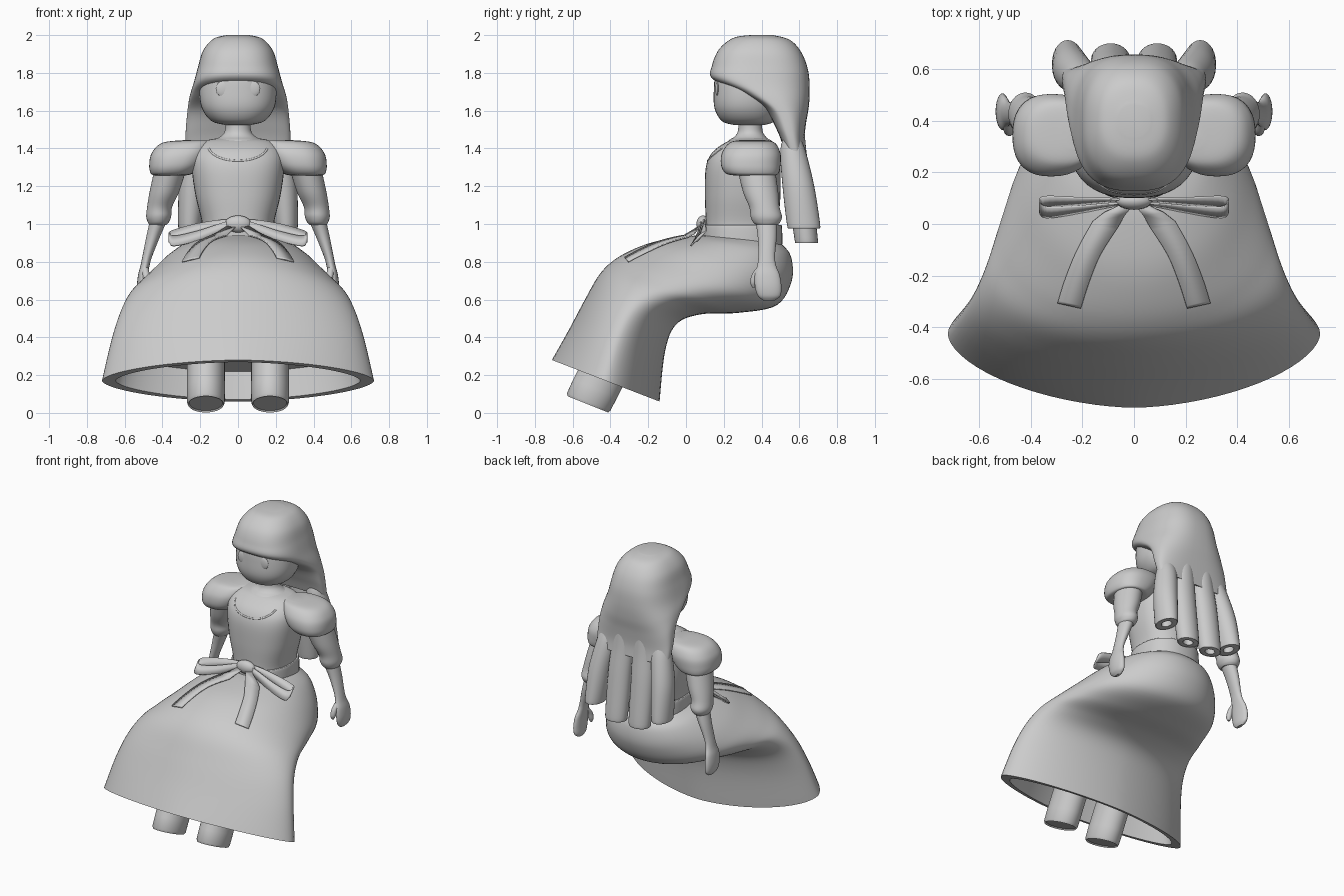
import bpy, bmesh, math
from mathutils import Vector
from mathutils.bvhtree import BVHTree

if "Cube" in bpy.data.objects:
    bpy.data.objects.remove(bpy.data.objects["Cube"])


def smooth_path(pts, steps):
    """Catmull-Rom interpolation of tuples of any length."""
    p = [pts[0]] + list(pts) + [pts[-1]]
    out = []
    for i in range(1, len(p) - 2):
        for s in range(steps):
            t = s / steps
            out.append([0.5 * (2 * b + (c - a) * t + (2 * a - 5 * b + 4 * c - d) * t * t
                               + (3 * b - a - 3 * c + d) * t ** 3)
                        for a, b, c, d in zip(*p[i - 1:i + 3])])
    return out + [list(pts[-1])]


def finish(name, bm, angle=40):
    bmesh.ops.recalc_face_normals(bm, faces=bm.faces)
    me = bpy.data.meshes.new(name)
    bm.to_mesh(me)
    bm.free()
    ob = bpy.data.objects.new(name, me)
    bpy.context.collection.objects.link(ob)
    bpy.ops.object.select_all(action='DESELECT')
    bpy.context.view_layer.objects.active = ob
    ob.select_set(True)
    bpy.ops.object.shade_smooth_by_angle(angle=math.radians(angle))
    return ob


def loft(name, secs, n=2.0, n_end=None, side=1, steps=6, seg=40, recess=None):
    """Sections: centre x, front y, front z, back y, back z, half width."""
    n_end = n_end or n
    rings = smooth_path(secs, steps)
    if recess:  # hollowed end: inset rim, then a deeper floor
        k, dy, dz = recess
        x, fy, fz, by, bz, w = secs[-1]
        cy, cz = (fy + by) / 2, (fz + bz) / 2
        for m, d in ((k, 0), (k * 0.93, 1)):
            rings.append([x, cy + (fy - cy) * m + dy * d, cz + (fz - cz) * m + dz * d,
                          cy + (by - cy) * m + dy * d, cz + (bz - cz) * m + dz * d, w * m])
    bm = bmesh.new()
    rows = []
    for k, (x, fy, fz, by, bz, w) in enumerate(rings):
        row = []
        e = 2 / (n + (n_end - n) * k / (len(rings) - 1))
        for i in range(seg):
            a = 2 * math.pi * i / seg
            c, s = math.cos(a), math.sin(a)
            u = math.copysign(abs(c) ** e, c)
            v = math.copysign(abs(s) ** e, s)
            row.append(bm.verts.new((side * x + w * u, (fy + by) / 2 + (by - fy) / 2 * v,
                                     (fz + bz) / 2 + (bz - fz) / 2 * v)))
        rows.append(row)
    for r, q in zip(rows, rows[1:]):
        for i in range(seg):
            j = (i + 1) % seg
            bm.faces.new((r[i], r[j], q[j], q[i]))
    bm.faces.new(rows[0])
    bm.faces.new(rows[-1])
    return finish(name, bm)


def level(name, secs, **kw):
    """Horizontal sections: x, y, z, half width x, half depth y."""
    return loft(name, [(x, y - ry, z, y + ry, z, rx) for x, y, z, rx, ry in secs], **kw)


def ball(name, loc, size):
    bm = bmesh.new()
    bmesh.ops.create_uvsphere(bm, u_segments=24, v_segments=12, radius=1)
    bmesh.ops.scale(bm, vec=size, verts=bm.verts)
    bmesh.ops.translate(bm, vec=loc, verts=bm.verts)
    return finish(name, bm)


def ribbon(name, edges, thick=0.008):
    """Strip between pairs of edge points, given thickness."""
    bm = bmesh.new()
    rows = [(bm.verts.new(a), bm.verts.new(b)) for a, b in edges]
    for r, q in zip(rows, rows[1:]):
        bm.faces.new((r[0], r[1], q[1], q[0]))
    ob = finish(name, bm)
    mod = ob.modifiers.new("thickness", 'SOLIDIFY')
    mod.thickness, mod.offset = thick, 0


def tree(ob):
    me = ob.data
    return BVHTree.FromPolygons([v.co for v in me.vertices], [p.vertices[:] for p in me.polygons])


# seated skirt with hollow hem
skirt = loft("skirt", [
    (0, .10, .94, .50, .90, .20), (0, .01, .935, .555, .83, .29), (0, -.15, .91, .56, .70, .385),
    (0, -.27, .87, .48, .57, .465), (0, -.38, .81, .28, .53, .525), (0, -.46, .73, .08, .522, .575),
    (0, -.535, .60, -.05, .47, .622), (0, -.62, .44, -.11, .33, .67), (0, -.71, .28, -.14, .06, .72)],
    n=2.2, n_end=1.7, seg=72, recess=(.9, .05, .14))

# bodice and waistband
bodice = loft("bodice", [(0, yf, z, yb, z, w) for z, yf, yb, w in (
    (1.455, .27, .42, .10), (1.435, .215, .46, .19), (1.38, .14, .49, .235), (1.30, .105, .50, .245),
    (1.15, .10, .50, .225), (1.0, .105, .49, .19), (.90, .10, .50, .195))], n=2.4)
level("waistband", [(0, .30, .995, .195, .20), (0, .30, .985, .203, .208),
                    (0, .30, .90, .205, .21), (0, .30, .88, .20, .205)], n=2.3)

# faint scooped neckline lying on the bodice
bt = tree(bodice)
cu = bpy.data.curves.new("neckline", 'CURVE')
cu.dimensions, cu.bevel_depth = '3D', .006
pts = []
for i in range(1, 24):
    a = math.pi * i / 24
    hit = bt.ray_cast(Vector((.155 * math.cos(a), -1, 1.41 - .075 * math.sin(a))), Vector((0, 1, 0)))[0]
    if hit:
        pts.append(hit + Vector((0, .003, -.001)))
sp = cu.splines.new('POLY')
sp.points.add(len(pts) - 1)
for p, h in zip(sp.points, pts):
    p.co = (*h, 1)
bpy.context.collection.objects.link(bpy.data.objects.new("neckline", cu))

# neck and head
level("neck", [(0, .34, 1.58, .07, .065), (0, .34, 1.50, .068, .064), (0, .34, 1.465, .09, .08),
               (0, .335, 1.445, .13, .105), (0, .33, 1.42, .19, .12)])
loft("head", [(0, yf, z, yb, z, w) for z, yf, yb, w in (
    (1.525, .25, .42, .07), (1.545, .19, .47, .14), (1.61, .152, .50, .19), (1.70, .147, .52, .205),
    (1.80, .16, .55, .195), (1.87, .22, .52, .14))], n=2.2)

# hair cap with fringe, sweeping down to the back
loft("hair", [
    (0, .34, 2.0, .46, 2.0, .06), (0, .25, 1.985, .55, 1.975, .13), (0, .175, 1.925, .61, 1.91, .185),
    (0, .138, 1.84, .645, 1.82, .212), (0, .138, 1.77, .655, 1.72, .235), (0, .27, 1.705, .65, 1.62, .258),
    (0, .41, 1.62, .635, 1.53, .27), (0, .48, 1.50, .625, 1.43, .278), (0, .515, 1.41, .63, 1.35, .275)],
    n=2.3, n_end=3, seg=56)

for s, side in ((1, "right"), (-1, "left")):
    # hanging curls with hollow ends
    level("outer_curl_" + side, [(.20, .56, 1.47, .05, .04), (.21, .567, 1.38, .068, .068),
                                 (.24, .595, 1.2, .072, .084), (.255, .622, 1.0, .062, .088),
                                 (.255, .624, .98, .056, .08)], side=s, seg=28, recess=(.5, 0, .05))
    level("inner_curl_" + side, [(.075, .58, 1.52, .06, .045), (.08, .582, 1.38, .076, .056),
                                 (.088, .60, 1.2, .08, .064), (.09, .635, .93, .076, .062),
                                 (.09, .637, .90, .068, .056)], side=s, seg=28, recess=(.5, 0, .05))
    # closed eye
    ball("eye_" + side, (s * .072, .166, 1.715), (.046, .011, .044))
    # puffed shoulder, sleeve, forearm with hand, thumb
    level("puff_sleeve_" + side, [(.21, .35, 1.445, .06, .06), (.27, .35, 1.43, .13, .12),
                                  (.305, .345, 1.375, .152, .155), (.33, .343, 1.31, .14, .157),
                                  (.35, .35, 1.268, .112, .14), (.358, .36, 1.258, .085, .11)], side=s, n=2.4)
    level("sleeve_" + side, [(.355, .37, 1.30, .085, .10), (.39, .395, 1.17, .078, .093),
                             (.415, .415, 1.09, .066, .08), (.42, .425, 1.04, .066, .083),
                             (.422, .427, 1.01, .056, .072), (.424, .427, .995, .045, .055)], side=s)
    level("forearm_" + side, [(.42, .425, 1.02, .046, .058), (.45, .43, .93, .036, .05),
                              (.48, .427, .83, .026, .044), (.492, .427, .78, .024, .05),
                              (.503, .43, .73, .026, .066), (.508, .435, .67, .027, .07),
                              (.506, .44, .62, .023, .06), (.502, .44, .595, .01, .03)], side=s, seg=28)
    level("thumb_" + side, [(.492, .395, .77, .016, .02), (.486, .368, .73, .019, .02),
                            (.482, .358, .69, .018, .018), (.48, .358, .665, .008, .008)], side=s, seg=16)
    # leg
    loft("leg_" + side, [(.17, -.615, .093, -.415, .012, .088), (.17, -.63, .105, -.40, .012, .10),
                         (.17, -.55, .27, -.32, .17, .10), (.17, -.45, .45, -.22, .36, .10)], side=s, steps=2)
    # bow loop, tilted backwards
    loop = smooth_path([(.02, .08, 1.0), (.10, .072, .975), (.22, .055, .935), (.335, .045, .91),
                        (.362, .062, .925), (.345, .085, .94), (.22, .088, .975), (.10, .092, .995),
                        (.02, .09, 1.0)], 5)
    ribbon("bow_loop_" + side, [((s * x, y - .06 * x, z - .026), (s * x, y + .06 * x, z + .026))
                                for x, y, z in loop])

# bow knot and tails draped over the lap
ball("bow_knot", (0, .09, 1.0), (.07, .035, .045))
st = tree(skirt)


def drape(x, y):
    hit = st.ray_cast(Vector((x, y, 2)), Vector((0, 0, -1)))[0]
    return Vector((x, y, (hit.z if hit else .9) + .008))


for s, side in ((1, "right"), (-1, "left")):
    path = smooth_path([(.11, .0, .05), (.175, -.11, .045), (.22, -.22, .045), (.25, -.315, .045)], 6)
    edges = [(drape(s * (x - w), y - .01), drape(s * (x + w), y + .01)) for x, y, w in path]
    lead = [(Vector((s * .01, .065, .985)), Vector((s * .06, .07, .985))),
            (Vector((s * .035, .035, .965)), Vector((s * .115, .045, .95)))]
    ribbon("bow_tail_" + side, lead + edges)
